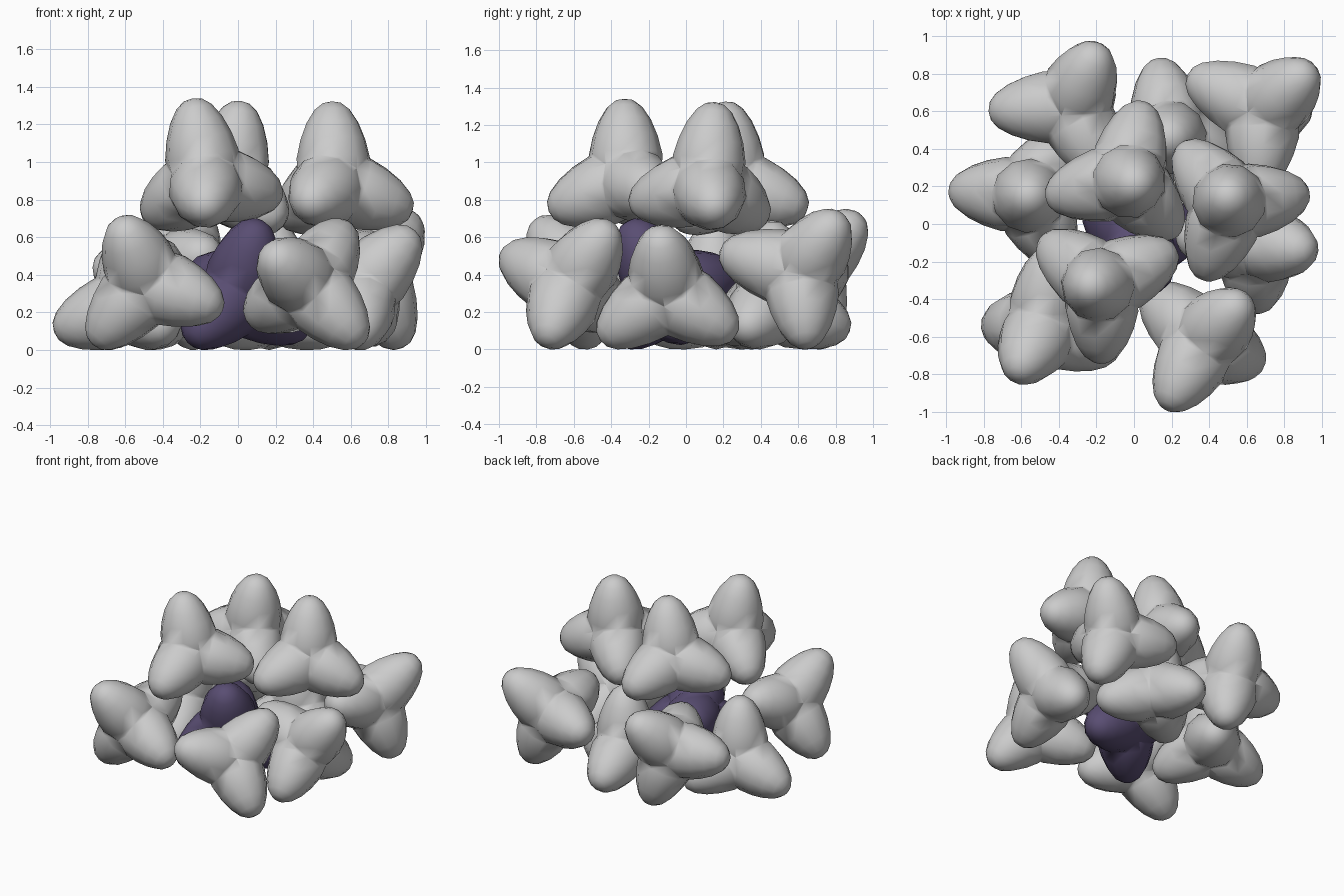
import bpy, bmesh
from math import sin, cos, pi, radians
from mathutils import Vector, Matrix

if "Cube" in bpy.data.objects:
    bpy.data.objects.remove(bpy.data.objects["Cube"])

L = 0.445                                 # leg length from block centre
PROFILE = [(0.0, 0.18), (0.07, 0.194), (0.14, 0.198), (0.24, 0.175),
           (0.33, 0.14), (0.40, 0.095), (0.435, 0.05)]
SIDES = 12
UP = Vector((0, 0, 1))
D2 = Vector((sin(radians(109.47)), 0, cos(radians(109.47))))


def tetrapod_mesh():
    # One turned leg, mitred against its three neighbours
    leg = bmesh.new()
    rings = [[leg.verts.new((r * cos(2 * pi * i / SIDES), r * sin(2 * pi * i / SIDES), t))
              for i in range(SIDES)] for t, r in PROFILE]
    for a, b in zip(rings, rings[1:]):
        for i in range(SIDES):
            j = (i + 1) % SIDES
            leg.faces.new((a[i], a[j], b[j], b[i]))
    tip = leg.verts.new((0, 0, L))
    for i in range(SIDES):
        leg.faces.new((rings[-1][i], rings[-1][(i + 1) % SIDES], tip))
    for k in range(3):
        n = UP - Matrix.Rotation(k * 2 * pi / 3, 3, 'Z') @ D2
        bmesh.ops.bisect_plane(leg, geom=leg.verts[:] + leg.edges[:] + leg.faces[:],
                               plane_co=(0, 0, 0), plane_no=n, clear_inner=True)
    mesh = bpy.data.meshes.new("leg")
    leg.to_mesh(mesh)
    leg.free()
    # Four legs welded into a block
    swap = Matrix.Rotation(pi, 4, (UP + D2).normalized())
    bm = bmesh.new()
    bm.from_mesh(mesh)
    for k in range(3):
        m = Matrix.Rotation(k * 2 * pi / 3, 4, 'Z') @ swap
        start = len(bm.verts)
        bm.from_mesh(mesh)
        bm.verts.ensure_lookup_table()
        bmesh.ops.transform(bm, matrix=m, verts=bm.verts[start:])
    bmesh.ops.remove_doubles(bm, verts=bm.verts[:], dist=0.002)
    bmesh.ops.recalc_face_normals(bm, faces=bm.faces[:])
    for f in bm.faces:
        f.smooth = True
    bm.to_mesh(mesh)
    bm.free()
    return mesh


BASE = tetrapod_mesh()


def place(name, centre, leg1, leg2, mat=None, ground=True):
    # leg1 / leg2: directions of two legs, the other two follow
    z = Vector(leg1).normalized()
    x = Vector(leg2)
    x = (x - z * x.dot(z)).normalized()
    y = z.cross(x)
    rot = Matrix((x, y, z)).transposed()
    mesh = BASE.copy()
    mesh.transform(rot.to_4x4())
    ob = bpy.data.objects.new(name, mesh)
    cx, cy, cz = centre
    if ground:
        cz = -min(v.co.z for v in mesh.vertices)
    ob.location = (cx, cy, cz)
    if mat:
        mesh.materials.append(mat)
    bpy.context.collection.objects.link(ob)


def az(deg):
    return (cos(radians(deg)), sin(radians(deg)), 0)


purple = bpy.data.materials.new("purple")
purple.diffuse_color = (0.10, 0.075, 0.17, 1)
purple.use_nodes = True
purple.node_tree.nodes["Principled BSDF"].inputs["Base Color"].default_value = purple.diffuse_color

# Upper layer, standing nearly upright
place("top_block_front", (-0.17, -0.32, 0.90), (-.07, -.01, .43), (-.01, -.42, -.14), ground=False)
place("top_block_right", (0.51, 0.11, 0.88), (-.01, .045, .43), (-.15, -.41, -.06), ground=False)
place("top_block_back", (-0.045, 0.235, 0.885), (.06, -.025, .43), (-.42, -.1, -.06), ground=False)

# Lower ring
place("base_block_front_left", (-0.48, -0.54, 0), (-.15, -.27, .33), (.36, -.2, -.08))
place("base_block_left", (-0.56, 0.15, 0), UP, az(176))
place("base_block_back_left", (-0.33, 0.63, 0), (.14, .31, .29), (-.38, .05, .09))
place("base_block_back", (0.19, 0.46, 0), UP, az(98))
place("base_block_back_right", (0.69, 0.61, 0), (.26, .22, .31), (-.38, .18, 0))
place("base_block_front_right", (0.37, -0.62, 0), (-.2, -.36, .17), (.28, -.13, -.3))
place("base_block_right", (0.64, -0.10, 0), (.28, -.04, .3), (.13, .34, -.18))

# Coloured block in the middle
place("core_block", (0.0, -0.1, 0), (.1, -.2, .35), (-.22, -.2, -.25), mat=purple)
